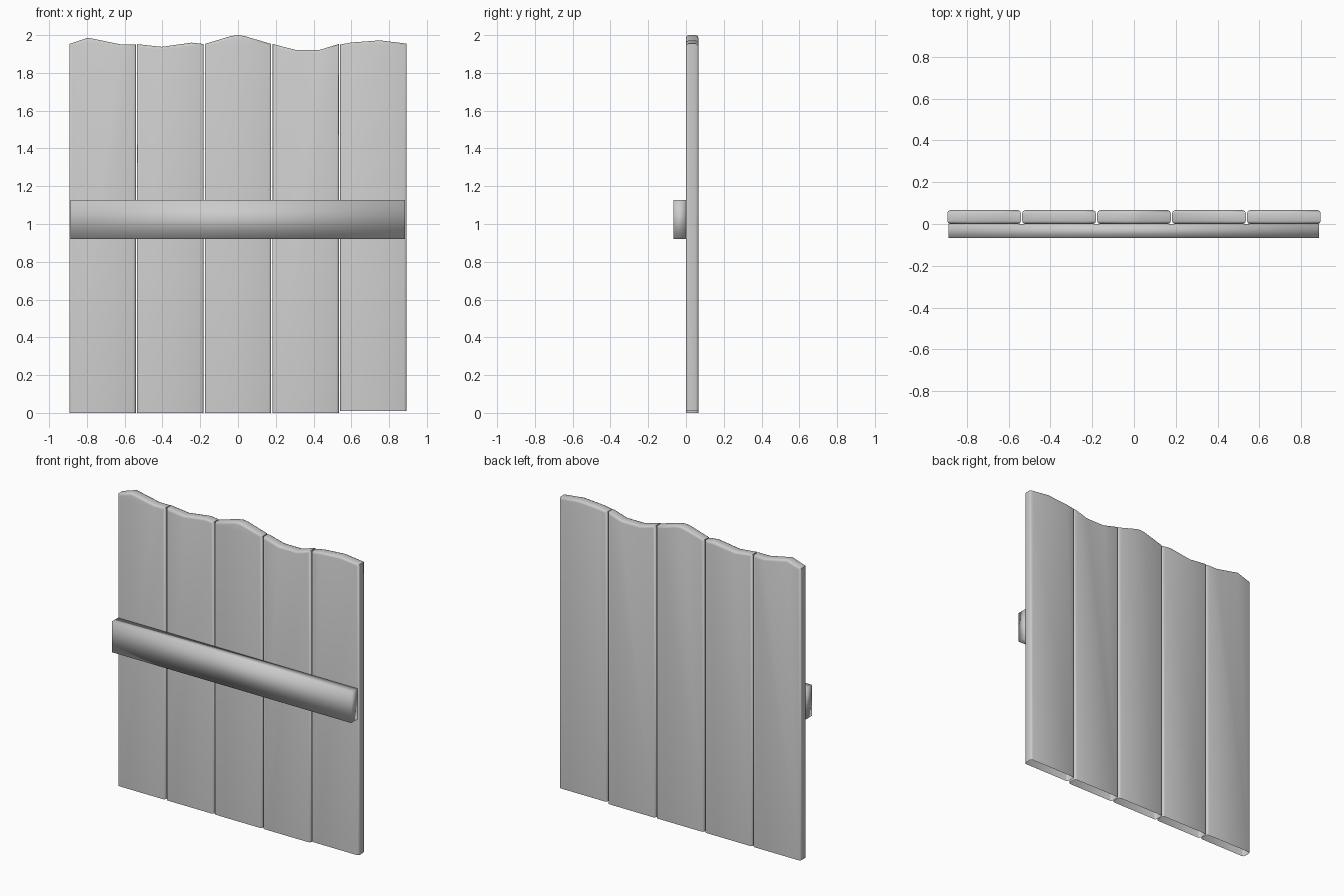
import bpy, bmesh

if "Cube" in bpy.data.objects:
    bpy.data.objects.remove(bpy.data.objects["Cube"])

Y0, Y1 = 0.0, 0.066
WIDTH = 0.352


def finish(name, bm, angle):
    mesh = bpy.data.meshes.new(name)
    bm.to_mesh(mesh)
    bm.free()
    obj = bpy.data.objects.new(name, mesh)
    bpy.context.collection.objects.link(obj)
    bpy.ops.object.select_all(action='DESELECT')
    obj.select_set(True)
    bpy.context.view_layer.objects.active = obj
    bpy.ops.object.shade_smooth_by_angle(angle=angle)
    return obj


def plank(name, x, z0, top):
    """Board with a wavy top: top is (offset from left, height) points."""
    bm = bmesh.new()
    outline = [(x + WIDTH, z0), (x, z0)] + [(x + dx, z) for dx, z in top]
    front = bm.faces.new([bm.verts.new((px, Y0, pz)) for px, pz in outline])
    ext = bmesh.ops.extrude_face_region(bm, geom=[front])['geom']
    bmesh.ops.translate(bm, vec=(0, Y1 - Y0, 0),
                        verts=[v for v in ext if isinstance(v, bmesh.types.BMVert)])
    if not any(len(f.verts) > 4 and f.calc_center_median().y < 0.01 for f in bm.faces):
        bm.faces.new([v for v in front.verts])
    bmesh.ops.recalc_face_normals(bm, faces=bm.faces[:])
    # round the front and back rims, but not the foot
    rim = [e for e in bm.edges
           if abs(e.verts[0].co.y - e.verts[1].co.y) < 1e-5
           and max(v.co.z for v in e.verts) > z0 + 0.1]
    bmesh.ops.bevel(bm, geom=rim, offset=0.014, segments=2, profile=0.5,
                    affect='EDGES')
    # the foot is open
    foot = [f for f in bm.faces if all(v.co.z < z0 + 1e-4 for v in f.verts)]
    bmesh.ops.delete(bm, geom=foot, context='FACES')
    return finish(name, bm, 0.8)


# Five upright planks
W = WIDTH
tops = [
    [(0, 1.953), (0.10, 1.986), (0.27, 1.951), (W, 1.951)],
    [(0, 1.952), (0.13, 1.938), (0.29, 1.96), (W, 1.953)],
    [(0, 1.953), (0.14, 1.995), (0.176, 2.0), (0.21, 1.995), (W, 1.953)],
    [(0, 1.953), (0.12, 1.922), (0.25, 1.922), (W, 1.953)],
    [(0, 1.95), (0.06, 1.961), (0.21, 1.972), (W, 1.955)],
]
for i, top in enumerate(tops):
    plank(f"plank_{i + 1}", -0.893 + i * 0.3585, 0.01 if i == 4 else 0.0, top)

# Cross bar on the front
bm = bmesh.new()
bmesh.ops.create_cube(bm, size=1)
for v in bm.verts:
    v.co = (-0.002 + v.co.x * 1.772, -0.033 + v.co.y * 0.066, 1.023 + v.co.z * 0.206)
finish("cross_bar", bm, 3.1)
